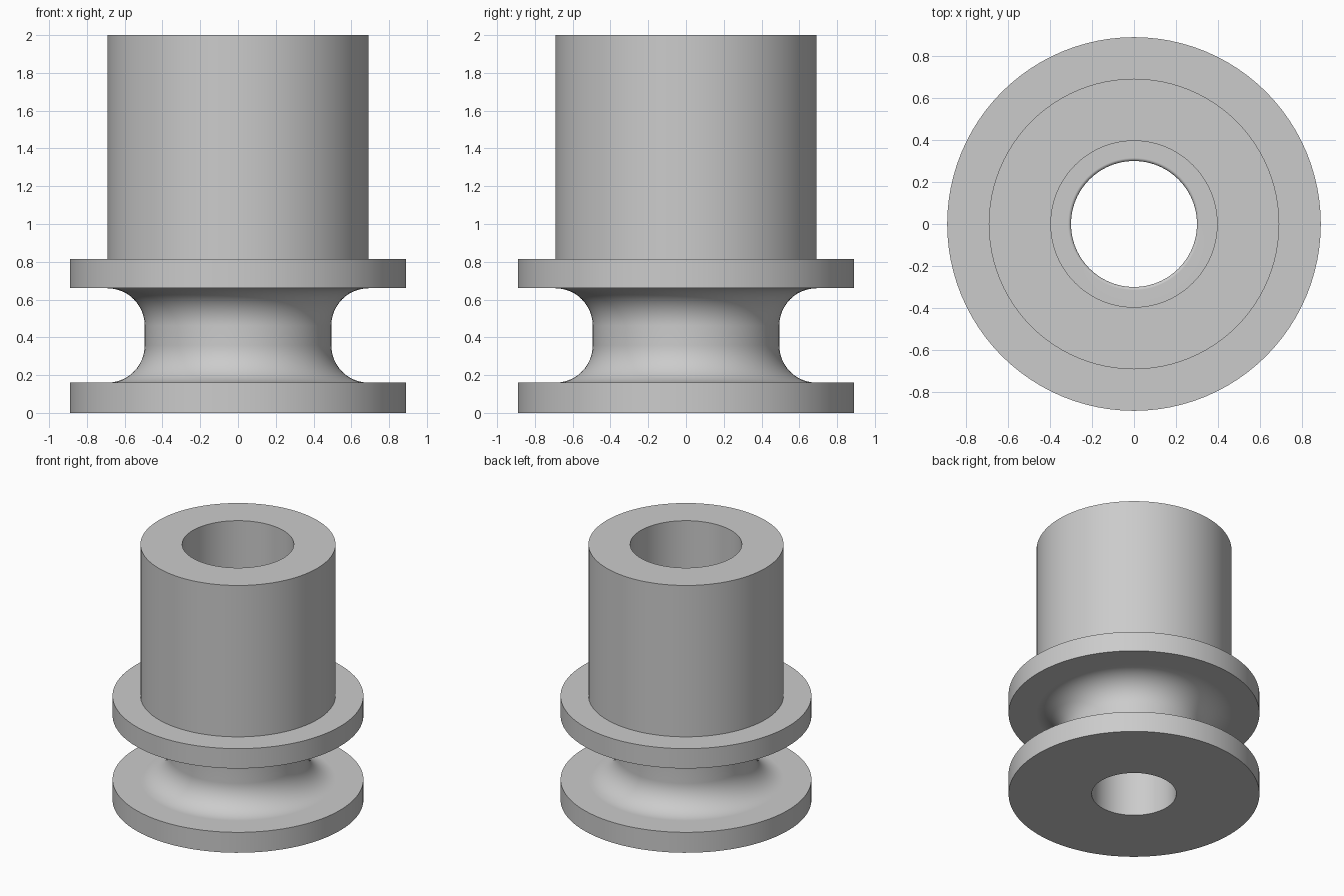
import bpy, bmesh, math
from mathutils import Vector

if "Cube" in bpy.data.objects:
    bpy.data.objects.remove(bpy.data.objects["Cube"], do_unlink=True)

SEGMENTS = 96
FLANGE, BARREL, WAIST = 0.89, 0.692, 0.494
SOCKET, BORE = 0.396, 0.3
LIP_TOP, COLLAR_BOTTOM, COLLAR_TOP, TOP = 0.16, 0.66, 0.815, 2.0
LEDGE = 0.815


def arc(r, z, radius, start, end, steps=12):
    """Quarter-round profile points about the centre (r, z)."""
    angles = [math.radians(start + (end - start) * i / steps) for i in range(steps + 1)]
    return [(r + radius * math.cos(a), z + radius * math.sin(a)) for a in angles]


def lathe(name, profile, material):
    """Revolve a closed (radius, height) outline around z."""
    bm = bmesh.new()
    verts = [bm.verts.new((r, 0, z)) for r, z in profile]
    edges = [bm.edges.new((v, verts[(i + 1) % len(verts)])) for i, v in enumerate(verts)]
    bmesh.ops.spin(bm, geom=verts + edges, cent=(0, 0, 0), axis=(0, 0, 1),
                   angle=math.tau, steps=SEGMENTS, use_duplicate=False)
    bmesh.ops.remove_doubles(bm, verts=bm.verts, dist=0.0001)
    bmesh.ops.recalc_face_normals(bm, faces=bm.faces)
    mesh = bpy.data.meshes.new(name)
    bm.to_mesh(mesh)
    bm.free()
    mesh.materials.append(material)
    obj = bpy.data.objects.new(name, mesh)
    bpy.context.collection.objects.link(obj)
    bpy.ops.object.select_all(action="DESELECT")
    obj.select_set(True)
    bpy.context.view_layer.objects.active = obj
    bpy.ops.object.shade_smooth_by_angle(angle=math.radians(30))
    # Keeps the flat rings flat where they blend into the rounded corners
    weighted = obj.modifiers.new("flat_rings", "WEIGHTED_NORMAL")
    weighted.keep_sharp = True
    return obj


grey = bpy.data.materials.new("plain grey")
grey.use_nodes = True
colour = (0.6, 0.6, 0.6, 1)
grey.diffuse_color = colour
grey.node_tree.nodes["Principled BSDF"].inputs["Base Color"].default_value = colour

fillet = BARREL - WAIST
soft = 0.015

# Bottom flange, rounded groove, collar and barrel
outside = [(FLANGE, 0), (FLANGE, LIP_TOP)]
outside += arc(BARREL, LIP_TOP + fillet, fillet, 270, 180)
outside += arc(BARREL, COLLAR_BOTTOM - fillet, fillet, 180, 90)
outside += [(FLANGE, COLLAR_BOTTOM), (FLANGE, COLLAR_TOP), (BARREL, COLLAR_TOP), (BARREL, TOP)]

# Wide socket, inner ledge and narrow through bore
inside = [(SOCKET, TOP), (SOCKET, LEDGE)]
inside += arc(BORE + soft, LEDGE - soft, soft, 90, 180, 6)
inside += [(BORE, 0)]

lathe("flanged_bushing", outside + inside, grey)
